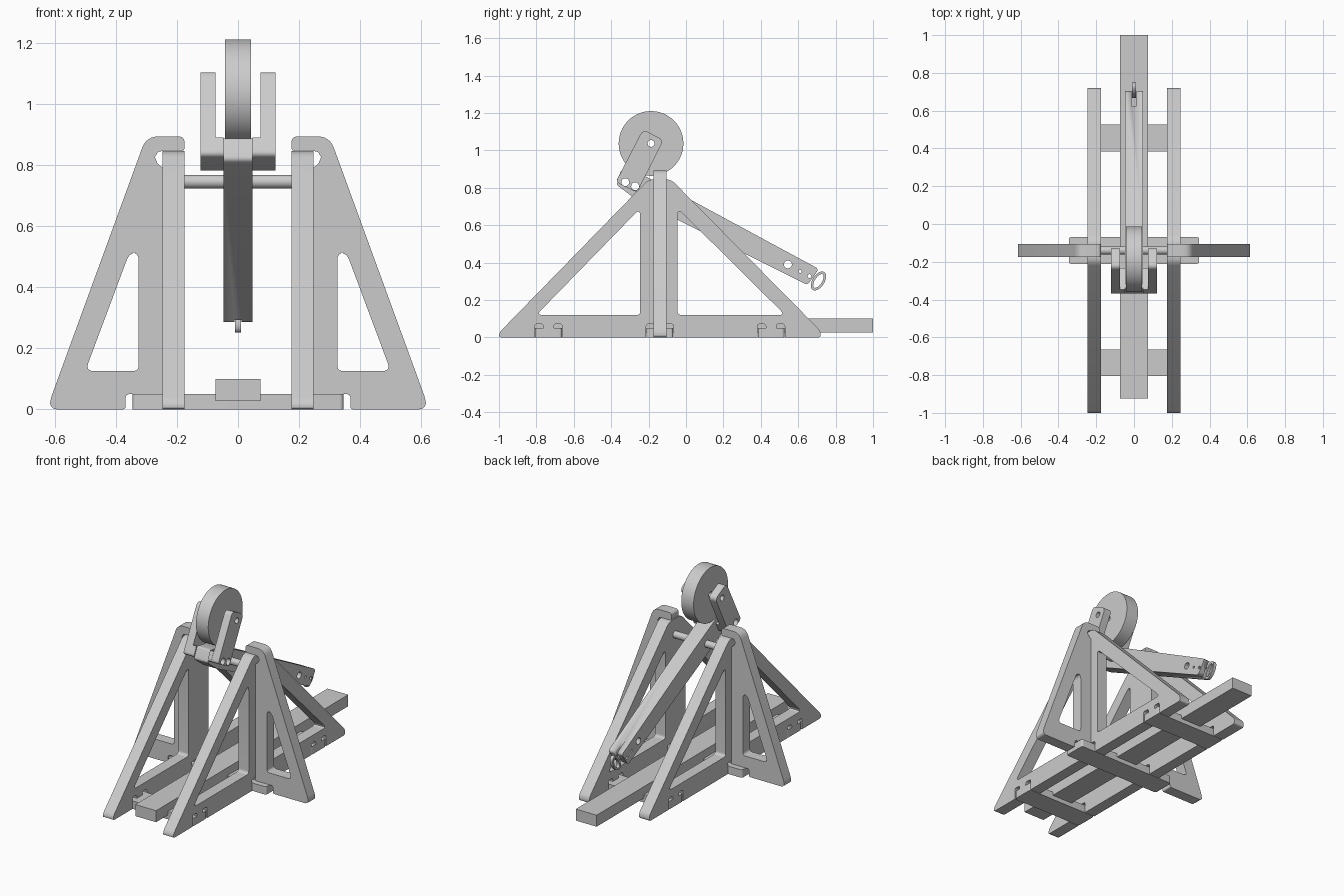
import bpy, bmesh, math
from mathutils import Vector

cube = bpy.data.objects.get("Cube")
if cube:
    bpy.data.objects.remove(cube, do_unlink=True)

grey = bpy.data.materials.new("plain_grey")
grey.use_nodes = True
grey.diffuse_color = (0.6, 0.6, 0.6, 1)
grey.node_tree.nodes["Principled BSDF"].inputs["Base Color"].default_value = (0.6, 0.6, 0.6, 1)


def rounded(corners, steps=6):
    """Outline from (u, v[, setback]) corners; a setback rounds the corner."""
    out = []
    for i, c in enumerate(corners):
        p = Vector(c[:2])
        if len(c) < 3:
            out.append(p)
            continue
        a = p + (Vector(corners[i - 1][:2]) - p).normalized() * c[2]
        b = p + (Vector(corners[(i + 1) % len(corners)][:2]) - p).normalized() * c[2]
        for k in range(steps + 1):
            t = k / steps
            out.append(a * (1 - t) ** 2 + p * 2 * t * (1 - t) + b * t * t)
    return out


def ellipse(u, v, ru, rv=None, tilt=0, n=32):
    rv = rv or ru
    ct, st = math.cos(tilt), math.sin(tilt)
    pts = []
    for k in range(n):
        a = math.tau * k / n
        p, q = ru * math.cos(a), rv * math.sin(a)
        pts.append(Vector((u + p * ct - q * st, v + p * st + q * ct)))
    return pts


def prism(name, axis, lo, hi, outline, holes=()):
    """Extrude an outline with holes along an axis from lo to hi."""
    place = {"x": lambda u, v: (lo, u, v),
             "y": lambda u, v: (u, lo, v),
             "z": lambda u, v: (u, v, lo)}[axis]
    bm = bmesh.new()
    for loop in [outline, *holes]:
        vs = [bm.verts.new(place(*p)) for p in loop]
        for i, v in enumerate(vs):
            bm.edges.new((vs[i - 1], v))
    bmesh.ops.triangle_fill(bm, edges=bm.edges[:], use_beauty=True)
    grown = bmesh.ops.extrude_face_region(bm, geom=bm.faces[:])
    shift = Vector([(hi - lo) if axis == a else 0 for a in "xyz"])
    bmesh.ops.translate(bm, vec=shift,
                        verts=[g for g in grown["geom"] if isinstance(g, bmesh.types.BMVert)])
    bmesh.ops.recalc_face_normals(bm, faces=bm.faces[:])
    mesh = bpy.data.meshes.new(name)
    bm.to_mesh(mesh)
    bm.free()
    mesh.materials.append(grey)
    ob = bpy.data.objects.new(name, mesh)
    bpy.context.collection.objects.link(ob)
    bpy.ops.object.select_all(action="DESELECT")
    ob.select_set(True)
    bpy.context.view_layer.objects.active = ob
    bpy.ops.object.shade_smooth_by_angle(angle=math.radians(30))
    return ob


def rect(u0, u1, v0, v1, r=None):
    pts = [(u0, v0), (u1, v0), (u1, v1), (u0, v1)]
    return rounded([p + (r,) for p in pts] if r else pts)


def notch(centre, half=0.073, top=0.05):
    """Plank slot with relief bumps in its upper corners."""
    left = [(-half, 0), (-half, top + 0.022, 0.015), (-half + 0.045, top + 0.022, 0.015),
            (-half + 0.045, top)]
    right = [(-p[0], *p[1:]) for p in reversed(left)]
    return [(centre + p[0], *p[1:]) for p in left + right]


PLANKS = {"front": -0.735, "middle": -0.14, "rear": 0.455}
MID = PLANKS["middle"]

# Triangular side frames with two openings each
frame = [(-1, 0, 0.015)]
for c in PLANKS.values():
    frame += notch(c)
frame += [(0.72, 0, 0.015), (0.72, 0.035, 0.02), (-0.08, 0.845, 0.03),
          (-0.2, 0.845, 0.03), (-1, 0.025, 0.02)]
front_gap = rounded([(-0.8, 0.12, 0.035), (-0.245, 0.12, 0.02), (-0.245, 0.69, 0.04)])
rear_gap = rounded([(-0.045, 0.12, 0.02), (0.53, 0.12, 0.035), (-0.045, 0.69, 0.04)])

# Outward braces hooked over the frames
brace = [(0.368, 0, 0.01), (0.615, 0, 0.025), (0.615, 0.03, 0.02), (0.3, 0.893, 0.04),
         (0.175, 0.893, 0.02), (0.175, 0.846, 0.01), (0.247, 0.846), (0.262, 0.842),
         (0.272, 0.825), (0.264, 0.806), (0.247, 0.79), (0.247, 0.05), (0.345, 0.05),
         (0.368, 0.05, 0.015)]
brace_gap = [(0.325, 0.125, 0.02), (0.5, 0.125, 0.03), (0.355, 0.513, 0.025),
             (0.325, 0.513, 0.025)]

# Weight link: pin hole at the top, two bolt holes at the foot
HUB = (-0.187, 1.037)
bolts = [(-0.325, 0.83), (-0.272, 0.808)]
link = rounded([(-0.375, 0.832, 0.02), (-0.262, 0.775, 0.02), (-0.12, 1.055, 0.03),
                (-0.23, 1.112, 0.03)])
link_foot = rounded([(-0.375, 0.832, 0.02), (-0.262, 0.775, 0.02), (-0.232, 0.835),
                     (-0.347, 0.89)])
bolt_holes = [ellipse(*b, 0.021) for b in bolts]

for side, s in (("left", 1), ("right", -1)):
    prism(side + "_side_frame", "x", 0.175 * s, 0.247 * s, rounded(frame), [front_gap, rear_gap])
    prism(side + "_brace", "y", MID - 0.035, MID + 0.035,
          [(s * u, v) for u, v in rounded(brace)],
          [[(s * u, v) for u, v in rounded(brace_gap)]])
    prism(side + "_weight_link", "x", 0.073 * s, 0.123 * s, link,
          bolt_holes + [ellipse(*HUB, 0.018)])
    prism(side + "_link_spacer", "x", 0.048 * s, 0.073 * s, link_foot, bolt_holes)

# Base planks and centre runway
for name, c in PLANKS.items():
    w = 0.345 if name == "middle" else 0.247
    prism(name + "_plank", "z", 0, 0.05, rect(-w, w, c - 0.071, c + 0.071, 0.015))
prism("runway", "y", -0.925, 1.0, rect(-0.073, 0.073, 0.027, 0.1))

# Axle, throwing arm and counterweight
prism("axle", "x", -0.18, 0.18, ellipse(MID, 0.745, 0.022))
arm = [(-0.372, 0.817, 0.015), (-0.28, 0.747), (0.65, 0.28, 0.02), (0.71, 0.366, 0.02),
       (-0.01, 0.755), (-0.24, 0.872), (-0.34, 0.888, 0.01)]
tip_holes = [ellipse(0.545, 0.39, 0.021), ellipse(0.61, 0.353, 0.008), ellipse(0.66, 0.328, 0.01)]
arm_ob = prism("throwing_arm", "x", -0.048, 0.048, rounded(arm), bolt_holes + tip_holes)
prism("counterweight", "x", -0.043, 0.043, ellipse(*HUB, 0.173, n=64), [ellipse(*HUB, 0.018)])

# Slot in the arm tip, with the release ring inside
slot = prism("slot_cutter", "x", -0.012, 0.012, rect(0.625, 0.8, 0.2, 0.5))
slot.hide_render = True
cut = arm_ob.modifiers.new("slot", "BOOLEAN")
cut.operation = "DIFFERENCE"
cut.solver = "EXACT"
cut.object = slot
bpy.context.view_layer.objects.active = arm_ob
bpy.ops.object.modifier_apply(modifier=cut.name)
bpy.data.objects.remove(slot, do_unlink=True)
tilt = math.radians(57)
prism("release_ring", "x", -0.01, 0.01, ellipse(0.708, 0.302, 0.057, 0.032, tilt),
      [ellipse(0.708, 0.302, 0.042, 0.019, tilt)])
